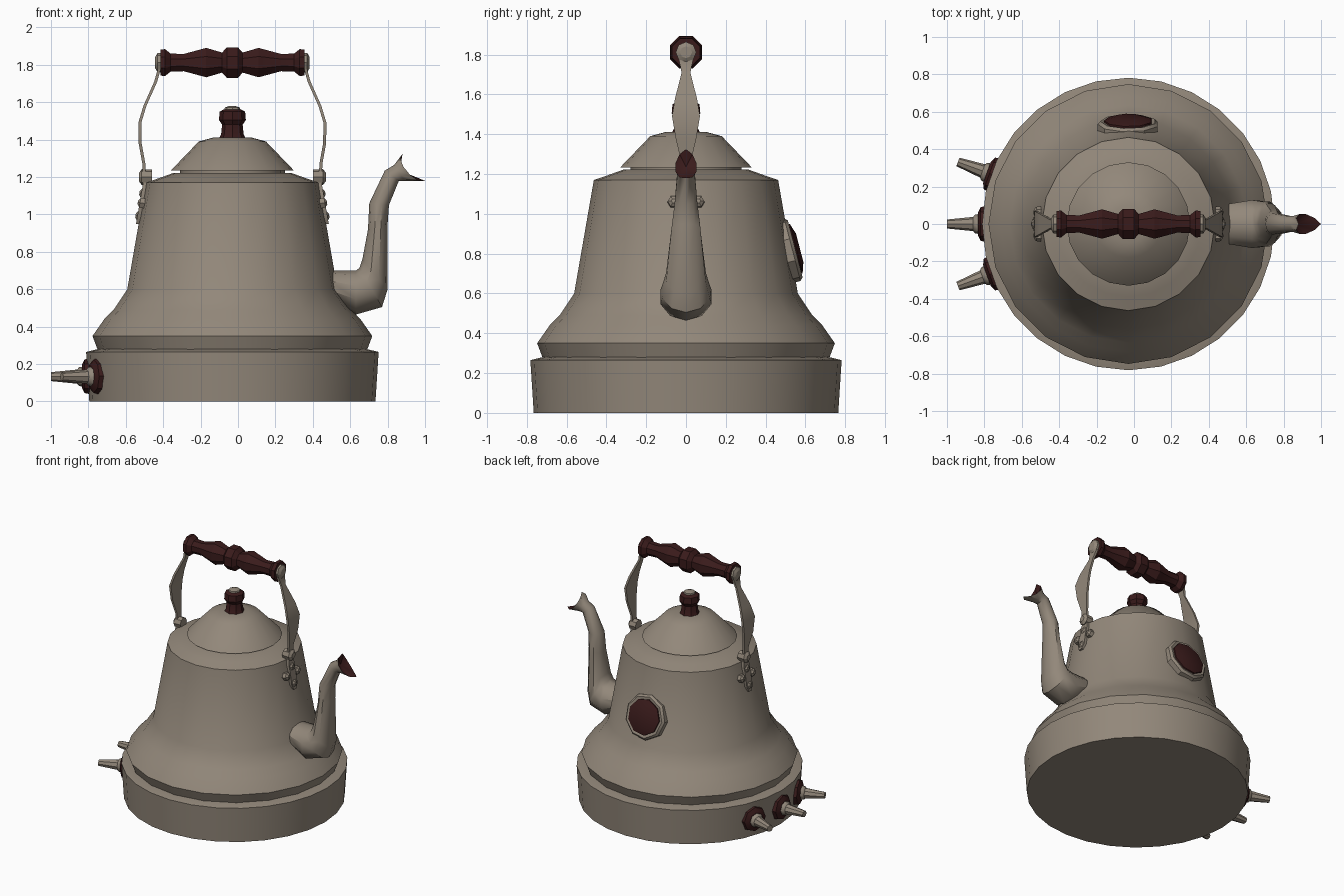
import bpy, bmesh, math
from mathutils import Vector, Matrix

if "Cube" in bpy.data.objects:
    bpy.data.objects.remove(bpy.data.objects["Cube"])

CX = -0.03  # axis of the kettle body


def mat(name, rgb):
    m = bpy.data.materials.new(name)
    m.diffuse_color = (*rgb, 1)
    m.use_nodes = True
    m.node_tree.nodes["Principled BSDF"].inputs["Base Color"].default_value = m.diffuse_color
    return m


METAL = mat("warm grey metal", (0.29, 0.245, 0.195))
DARK = mat("dark maroon", (0.042, 0.011, 0.011))


def finish(bm, name, mats, angle=35):
    bmesh.ops.remove_doubles(bm, verts=bm.verts, dist=1e-5)
    bmesh.ops.recalc_face_normals(bm, faces=bm.faces)
    me = bpy.data.meshes.new(name)
    bm.to_mesh(me)
    bm.free()
    for m in mats:
        me.materials.append(m)
    ob = bpy.data.objects.new(name, me)
    bpy.context.collection.objects.link(ob)
    bpy.ops.object.select_all(action='DESELECT')
    ob.select_set(True)
    bpy.context.view_layer.objects.active = ob
    bpy.ops.object.shade_smooth_by_angle(angle=math.radians(angle))
    return ob


def skin(bm, rings, caps=True):
    """Join rings of vertices with quads."""
    n = len(rings[0])
    for a, b in zip(rings, rings[1:]):
        for i in range(n):
            j = (i + 1) % n
            bm.faces.new((a[i], a[j], b[j], b[i]))
    if caps:
        bm.faces.new(rings[0])
        bm.faces.new(rings[-1])


def lathe(name, profile, sides, material, origin=(CX, 0, 0), axis=(0, 0, 1), angle=35, turn=0.0):
    """Turn (radius, height) points about an axis."""
    bm = bmesh.new()
    if Vector(axis).z > 0.9:
        rot = Matrix.Identity(3)
    else:
        rot = Vector(axis).to_track_quat('Z', 'Y').to_matrix()
    rings = []
    for r, h in profile:
        ring = []
        for i in range(sides):
            t = 2 * math.pi * (i + turn) / sides
            p = rot @ Vector((r * math.cos(t), r * math.sin(t), h))
            ring.append(bm.verts.new(p + Vector(origin)))
        rings.append(ring)
    skin(bm, rings)
    return finish(bm, name, [material], angle)


# Base band, body and lid
lathe("base", [(0.765, 0), (0.782, 0.265), (0.72, 0.28)], 28, METAL)
lathe("body", [(0.715, 0.262), (0.748, 0.35), (0.685, 0.44), (0.635, 0.49), (0.562, 0.60),
               (0.463, 1.17), (0.39, 1.195), (0.315, 1.222)], 20, METAL, angle=40)
lathe("lid_neck", [(0.28, 1.21), (0.28, 1.24)], 16, METAL)
lathe("lid", [(0.33, 1.234), (0.18, 1.39), (0.10, 1.412)], 20, METAL, angle=40)

# Lid knob with metal button
lathe("lid_knob", [(0.07, 1.41), (0.06, 1.43), (0.055, 1.48), (0.072, 1.505), (0.068, 1.55), (0.045, 1.562)],
      8, DARK, angle=25)
lathe("knob_button", [(0.046, 1.55), (0.04, 1.572), (0.015, 1.58)], 8, METAL)

# Turned grip of the handle
half = [(0.075, 0.385), (0.078, 0.36), (0.052, 0.33), (0.05, 0.26), (0.085, 0.14), (0.058, 0.055),
        (0.088, 0.03)]
grip = half + [(r, -h) for r, h in reversed(half)]
lathe("handle_grip", grip, 8, DARK, (CX, 0, 1.812), (1, 0, 0), 25, 0.5)

# Straps, hinges and brackets, both sides
strap_pts = [(0.388, 1.83, 0.04), (0.385, 1.77, 0.035), (0.402, 1.71, 0.022), (0.46, 1.58, 0.055),
             (0.487, 1.49, 0.07), (0.485, 1.38, 0.052), (0.465, 1.27, 0.026), (0.462, 1.16, 0.028)]
for s, side in ((-1, "left"), (1, "right")):
    bm = bmesh.new()
    rings = []
    for x, z, w in strap_pts:
        rings.append([bm.verts.new((CX + s * (x + dx), dy, z)) for dx, dy in
                      ((0, -w), (0.016, -w), (0.016, w), (0, w))])
    skin(bm, rings)
    finish(bm, "handle_strap_" + side, [METAL])
    lathe("grip_cap_" + side, [(0.052, 0.37), (0.052, 0.40), (0.03, 0.413)], 8, METAL,
          (CX, 0, 1.812), (s, 0, 0), 25)
    lathe("hinge_" + side, [(0.04, 0.43), (0.042, 0.485), (0.022, 0.50)], 8, METAL,
          (CX, 0, 1.2), (s, 0, 0), 25)
    # Trefoil bracket lying on the sloping wall
    bm = bmesh.new()
    rings = []
    for z, w in ((1.20, 0.02), (1.13, 0.035), (1.08, 0.03), (0.99, 0.035), (0.95, 0.015)):
        x = 0.463 + (1.17 - z) * 0.174
        rings.append([bm.verts.new((CX + s * (x + dx), dy, z)) for dx, dy in
                      ((-0.01, -w), (0.014, -w), (0.014, w), (-0.01, w))])
    skin(bm, rings)
    finish(bm, "bracket_" + side, [METAL])
    for y, z in ((-0.062, 1.06), (0.062, 1.06), (0, 0.99), (0, 1.11)):
        x = 0.463 + (1.17 - z) * 0.174 - 0.006
        lathe("bracket_lobe_" + side, [(0.032, -0.02), (0.03, 0.018), (0.012, 0.03)], 6, METAL,
              (CX + s * x, y, z), (s, 0, 0.174), 25)

# Spout: each section is (inner x, inner z, outer x, outer z, half width)
spout = [(0.49, 0.70, 0.49, 0.54, 0.11), (0.63, 0.70, 0.63, 0.465, 0.135),
         (0.65, 0.715, 0.77, 0.505, 0.125), (0.665, 0.76, 0.80, 0.60, 0.105),
         (0.695, 0.92, 0.80, 0.95, 0.075), (0.702, 1.06, 0.807, 1.05, 0.06),
         (0.785, 1.235, 0.86, 1.18, 0.046), (0.835, 1.265, 0.89, 1.18, 0.046),
         (0.88, 1.325, 1.0, 1.18, 0.055)]
bm = bmesh.new()
rings = []
for k, (ax, az, bx, bz, w) in enumerate(spout):
    c, d = Vector(((ax + bx) / 2, 0, (az + bz) / 2)), Vector(((bx - ax) / 2, 0, (bz - az) / 2))
    ring = []
    for i in range(10):
        t = 2 * math.pi * i / 10
        p = c + d * math.cos(t) + Vector((0, w * math.sin(t), 0))
        if k == len(spout) - 1:  # notched beak mouth
            p += Vector((-0.04, 0, -0.02)) * abs(math.sin(t))
        ring.append(bm.verts.new(p))
    rings.append(ring)
skin(bm, rings, caps=False)
throat = bm.verts.new((0.865, 0, 1.235))
for i in range(10):
    f = bm.faces.new((rings[-1][i], rings[-1][(i + 1) % 10], throat))
    f.material_index = 1
finish(bm, "spout", [METAL, DARK], 40)

# Round gauge on the back wall
gc, gn = (CX, 0.515, 0.815), (0, 1, 0.26)
lathe("gauge_ring", [(0.165, -0.04), (0.165, 0.02), (0.15, 0.035), (0.13, 0.03)], 9, METAL, gc, gn)
lathe("gauge_glass", [(0.132, 0.0), (0.13, 0.04), (0.075, 0.058)], 9, DARK, gc, gn, 40)

# Three outlets on the left of the base
for k in (-1, 0, 1):
    a = math.pi - k * math.radians(20)
    n = (math.cos(a), math.sin(a), 0)
    lathe("outlet_collar", [(0.075, 0.70), (0.095, 0.765), (0.09, 0.79), (0.06, 0.805)], 8, DARK,
          (CX, 0, 0.135), n, 25)
    lathe("outlet_pipe", [(0.055, 0.79), (0.05, 0.82), (0.038, 0.83), (0.024, 0.97)], 8, METAL,
          (CX, 0, 0.133), n, 40)
